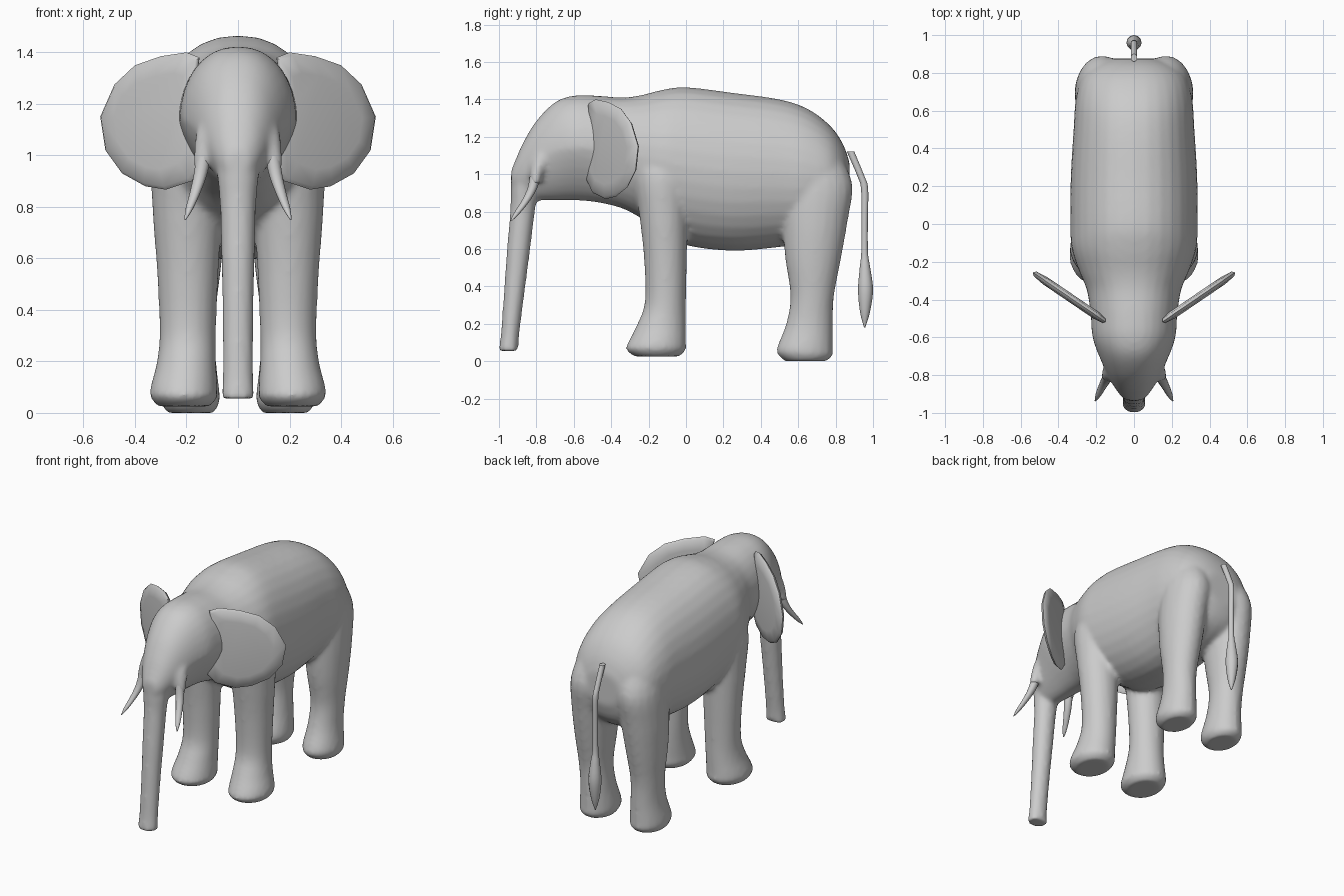
import bpy, bmesh, math
from mathutils import Vector


def spline(rows, steps):
    """Catmull-Rom interpolation of ring parameters."""
    out = []
    for i in range(len(rows) - 1):
        p = [Vector(rows[min(max(i + k, 0), len(rows) - 1)]) for k in (-1, 0, 1, 2)]
        for s in range(steps):
            t = s / steps
            out.append(0.5 * (2 * p[1] + (p[2] - p[0]) * t
                              + (2 * p[0] - 5 * p[1] + 4 * p[2] - p[3]) * t * t
                              + (3 * p[1] - p[0] - 3 * p[2] + p[3]) * t ** 3))
    return out + [Vector(rows[-1])]


def skin(bm, loops):
    """Bridge a list of point loops and cap both ends."""
    rings = [[bm.verts.new(co) for co in loop] for loop in loops]
    n = len(rings[0])
    for a, b in zip(rings, rings[1:]):
        for i in range(n):
            j = (i + 1) % n
            bm.faces.new((a[i], a[j], b[j], b[i]))
    bm.faces.new(rings[0])
    bm.faces.new(rings[-1])


def column(bm, rows, side=1, n=16, steps=4):
    """Stack of horizontal ellipses: (x, y, z, rx, ry)."""
    skin(bm, [[(side * (x + rx * math.cos(k * math.tau / n)), y + ry * math.sin(k * math.tau / n), z)
               for k in range(n)] for x, y, z, rx, ry in spline(rows, steps)])


def make(name, bm, angle=60):
    bmesh.ops.recalc_face_normals(bm, faces=bm.faces)
    me = bpy.data.meshes.new(name)
    bm.to_mesh(me)
    bm.free()
    me.shade_smooth()
    me.set_sharp_from_angle(angle=math.radians(angle))
    ob = bpy.data.objects.new(name, me)
    bpy.context.collection.objects.link(ob)
    return ob


# Torso and head: (y, top, bottom, half width, narrowing of lower half)
torso = [(-.935, 1.02, .93, .04, 0), (-.91, 1.08, .90, .07, 0), (-.87, 1.17, .87, .10, .1),
         (-.80, 1.285, .86, .14, .2), (-.70, 1.385, .86, .185, .25), (-.60, 1.42, .86, .22, .28),
         (-.48, 1.42, .85, .23, .22), (-.35, 1.41, .82, .25, .1), (-.25, 1.42, .77, .29, 0),
         (-.13, 1.45, .69, .33, 0), (0, 1.465, .62, .337, 0), (.25, 1.435, .59, .335, 0),
         (.50, 1.40, .61, .32, 0), (.65, 1.35, .63, .31, 0), (.77, 1.26, .68, .28, 0),
         (.84, 1.16, .75, .21, 0), (.875, 1.06, .85, .12, 0)]
front_leg = [(.21, -.155, .025, .10, .12), (.21, -.16, .06, .13, .16), (.21, -.155, .10, .13, .155),
             (.20, -.13, .20, .115, .13), (.195, -.11, .32, .11, .11), (.195, -.11, .55, .12, .115),
             (.197, -.12, .78, .135, .13), (.195, -.13, 1.0, .14, .15), (.17, -.13, 1.15, .10, .10)]
rear_leg = [(.185, .64, 0, .09, .11), (.185, .64, .03, .11, .145), (.185, .635, .07, .115, .15),
            (.185, .66, .20, .10, .125), (.19, .675, .35, .10, .117), (.187, .68, .55, .12, .15),
            (.18, .69, .75, .135, .175), (.165, .70, .95, .14, .19), (.14, .66, 1.13, .12, .15)]
trunk = [(0, -.95, .055, .066, .053), (0, -.94, .15, .06, .05), (0, -.915, .40, .061, .057),
         (0, -.895, .60, .066, .063), (0, -.872, .82, .072, .067), (0, -.86, .95, .085, .075),
         (0, -.83, 1.08, .09, .07)]
socket = [(.145, -.805, .95, .028, .028), (.135, -.80, 1.0, .036, .035), (.12, -.77, 1.08, .045, .05),
          (.10, -.73, 1.16, .045, .05)]

bm = bmesh.new()
loops = []
for y, top, low, w, k in spline(torso, 4):
    loop = []
    for i in range(32):
        c, s = math.cos(i * math.tau / 32), math.sin(i * math.tau / 32)
        c = math.copysign(abs(c) ** .9, c)
        loop.append((w * c * (1 + k * min(s, 0) * 1.2), y, (top + low) / 2 + (top - low) / 2 * s))
    loops.append(loop)
skin(bm, loops)
column(bm, trunk)
for side in (1, -1):
    for part in (front_leg, rear_leg, socket):
        column(bm, part, side, 20)
body = make("body", bm)
# Fuse the overlapping volumes into one soft skin
remesh = body.modifiers.new("fuse", 'REMESH')
remesh.mode = 'VOXEL'
remesh.voxel_size = .014
remesh.use_smooth_shade = True
soft = body.modifiers.new("soften", 'SMOOTH')
soft.factor = .5
soft.iterations = 8

# Ears: outline in x, z on a swept-back plane
ear = [(.15, 1.38), (.20, 1.40), (.30, 1.385), (.40, 1.35), (.48, 1.275), (.535, 1.15), (.515, 1.02),
       (.45, .93), (.36, .88), (.28, .867), (.18, .90), (.11, 1.0), (.14, 1.12), (.17, 1.25)]
tusk = [(.205, -.935, .75, .003, .004), (.19, -.905, .79, .014, .016), (.165, -.855, .86, .021, .022),
        (.145, -.82, .93, .026, .026), (.13, -.80, 1.02, .03, .03)]
for side, label in ((1, "left"), (-1, "right")):
    bm = bmesh.new()
    loops = []
    for scale, off in ((.7, -.022), (.95, -.014), (1, 0), (.95, .014), (.7, .022)):
        loop = []
        for x, z in ear:
            x, z = .32 + (x - .32) * scale, 1.13 + (z - 1.13) * scale
            loop.append((side * (x + .56 * off), -.62 + .68 * x - .83 * off, z))
        loops.append(loop)
    skin(bm, loops)
    make(label + "_ear", bm)
    # Tusk
    bm = bmesh.new()
    column(bm, tusk, side, 12)
    make(label + "_tusk", bm)

# Tail with tuft
bm = bmesh.new()
column(bm, [(0, .955, .18, .003, .003), (0, .957, .26, .026, .026), (0, .96, .38, .04, .04),
            (0, .957, .50, .028, .028), (0, .955, .58, .018, .018), (0, .955, .75, .017, .017),
            (0, .955, .92, .017, .019), (0, .935, .99, .017, .019), (0, .88, 1.12, .017, .02)], 1, 12)
make("tail", bm)
